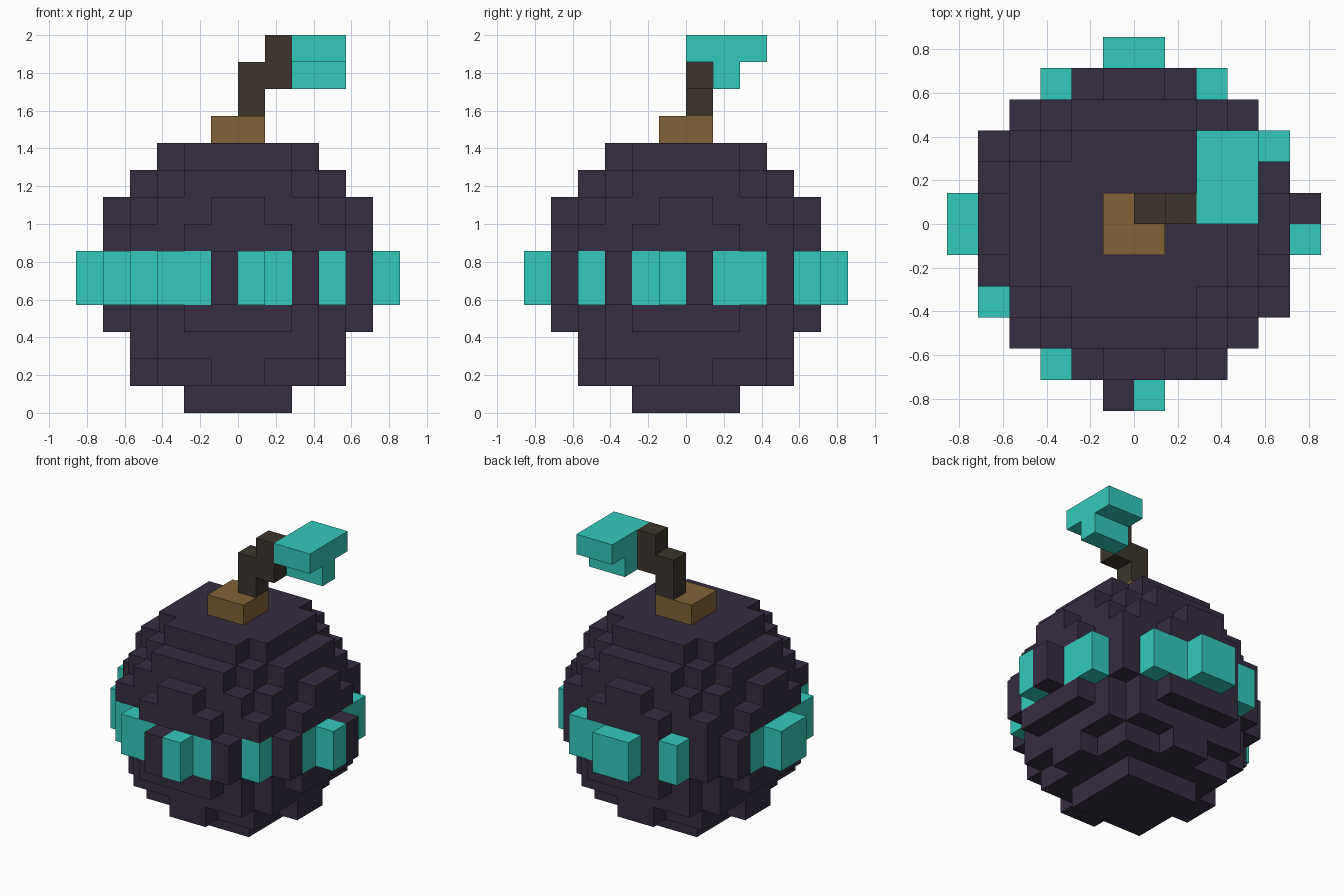
import bpy
import bmesh
from mathutils import Vector

if "Cube" in bpy.data.objects:
    bpy.data.objects.remove(bpy.data.objects["Cube"])

U = 1 / 7  # block size


def material(name, r, g, b):
    m = bpy.data.materials.new(name)
    m.use_nodes = True
    m.diffuse_color = (r, g, b, 1)
    m.node_tree.nodes["Principled BSDF"].inputs["Base Color"].default_value = (r, g, b, 1)
    return m


DARK = material("dark_purple", 0.037, 0.026, 0.053)
TEAL = material("teal", 0.034, 0.59, 0.50)
WOOD = material("light_wood", 0.216, 0.125, 0.037)
BARK = material("dark_bark", 0.047, 0.036, 0.027)


def block_object(name, cells, materials):
    """Outer skin of a set of blocks; cells maps (i, j, k) to a material index."""
    bm = bmesh.new()
    verts = {}

    def vert(p):
        key = tuple(round(c) for c in p)
        if key not in verts:
            verts[key] = bm.verts.new(Vector(key) * U)
        return verts[key]

    for cell, index in cells.items():
        base = Vector(cell)
        for axis in range(3):
            a, b, n = Vector(), Vector(), Vector()
            n[axis] = a[(axis + 1) % 3] = b[(axis + 2) % 3] = 1
            for side in (0, 1):
                neighbour = base + n * (2 * side - 1)
                if tuple(round(c) for c in neighbour) in cells:
                    continue
                o = base + n * side
                corners = [o, o + a, o + a + b, o + b]
                if not side:
                    corners.reverse()
                bm.faces.new([vert(p) for p in corners]).material_index = index
    mesh = bpy.data.meshes.new(name)
    bm.to_mesh(mesh)
    bm.free()
    for m in materials:
        mesh.materials.append(m)
    obj = bpy.data.objects.new(name, mesh)
    bpy.context.collection.objects.link(obj)
    return obj


def box(xs, ys, zs):
    return {(i, j, k): 0 for i in range(*xs) for j in range(*ys) for k in range(*zs)}


# Round body: for each layer, half widths of the rows from the middle outwards
BAND = [6, 5, 5, 4, 3, 1]
LAYERS = [
    [2, 2],
    [4, 3, 3, 1],
    [4, 4, 4, 3],
    [5, 5, 4, 3, 2],
    BAND,
    BAND,
    [5, 5, 4, 4, 2],
    [5, 4, 4, 3, 1],
    [4, 4, 3, 2],
    [3, 3, 2],
]

# Columns of the middle band that glow teal
GLOW = {
    (-3, -5), (-2, -5), (0, -6), (1, -5), (3, -4), (-4, -4),  # front
    (5, -1), (4, -2), (4, 1), (4, 2),                         # left side
    (2, 4), (1, 4), (0, 5), (-1, 5), (-3, 4),                 # back
    (-6, -1), (-6, 0), (-5, -3), (-5, -2), (-5, 1),           # right side
}

body = {}
for k, rows in enumerate(LAYERS):
    for row, half in enumerate(rows):
        for j in (row, -row - 1):
            for i in range(-half, half):
                body[i, j, k] = int(rows is BAND and (i, j) in GLOW)
block_object("body", body, [DARK, TEAL])

# Stalk base, crooked stem and leaf
block_object("stalk_base", box((-1, 1), (-1, 1), (10, 11)), [WOOD])
block_object("stem", box((0, 1), (0, 1), (11, 13)) | box((1, 2), (0, 1), (12, 14)), [BARK])
block_object("leaf", box((2, 4), (0, 3), (13, 14)) | box((2, 4), (1, 2), (12, 13)), [TEAL])
